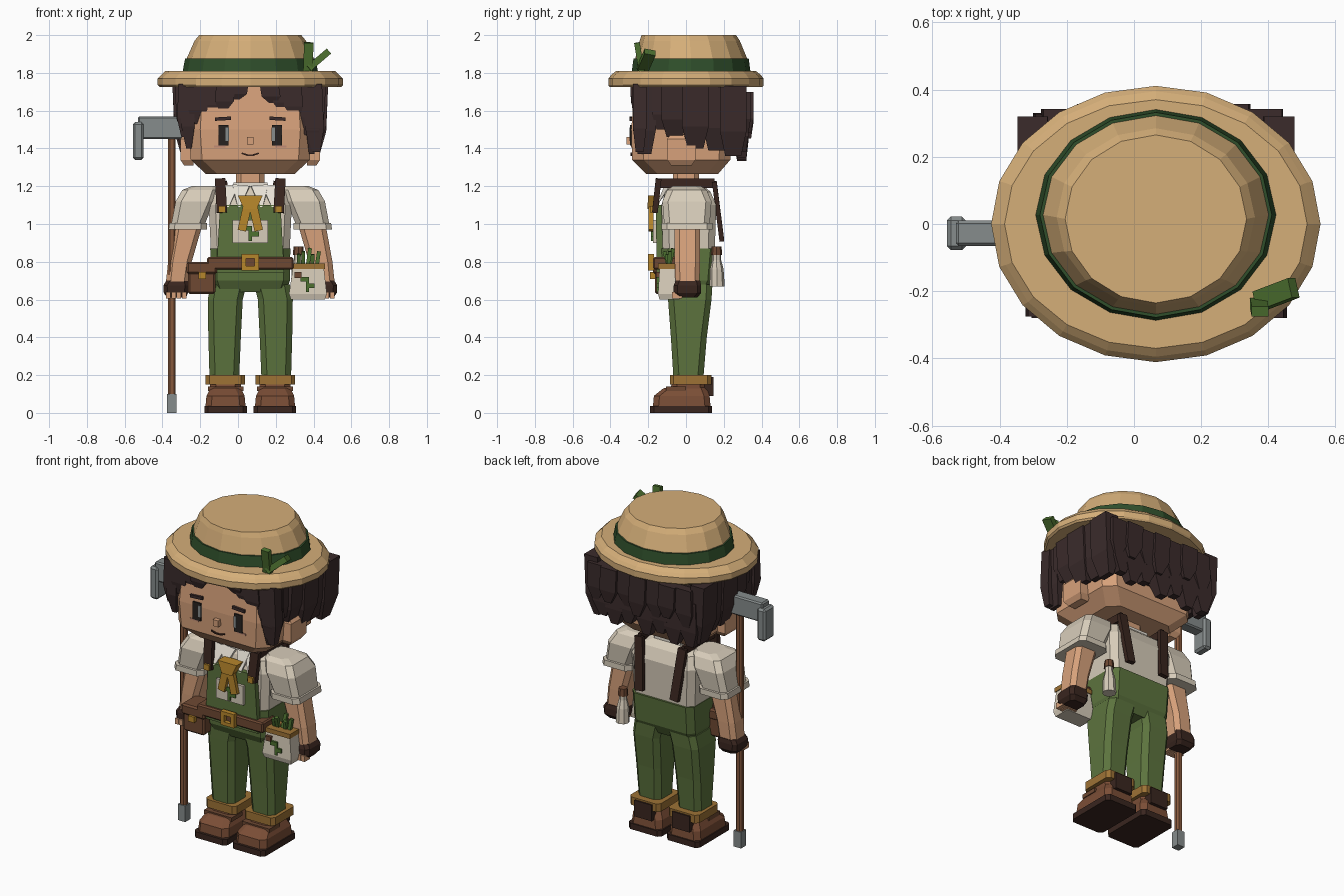
import bpy, bmesh, math, random
from mathutils import Vector, Matrix

random.seed(4)
C = 0.065  # centre line of the body
HEX = dict(straw='D4AD78', straw_edge='B98D58', band='33502F', skin='D6A07A', hair='3D2F2F', green='5D7340',
           shirt='D6CBB8', white='E6E0D4', brown='6E4A36', dark='3C2A24', boot='7A4F39',
           gold='B5852F', trim='9C7238', metal='858B8B', leaf='4E7033', eye='2B2725', wood='85593F', blush='BF8A74')
MATS = {}
for k, h in HEX.items():
    m = bpy.data.materials.new(k)
    m.diffuse_color = [(int(h[i:i + 2], 16) / 255) ** 2.2 for i in (0, 2, 4)] + [1]
    MATS[k] = m


def finish(name, bm, mat):
    bmesh.ops.recalc_face_normals(bm, faces=bm.faces)
    me = bpy.data.meshes.new(name)
    bm.to_mesh(me)
    bm.free()
    me.materials.append(MATS[mat])
    ob = bpy.data.objects.new(name, me)
    bpy.context.collection.objects.link(ob)
    return ob


def skin_rings(name, rings, mat):
    bm = bmesh.new()
    rows = [[bm.verts.new(p) for p in r] for r in rings]
    n = len(rows[0])
    for a, b in zip(rows, rows[1:]):
        for i in range(n):
            bm.faces.new((a[i], a[(i + 1) % n], b[(i + 1) % n], b[i]))
    bm.faces.new(rows[0])
    bm.faces.new(rows[-1])
    return finish(name, bm, mat)


def lathe(name, n, prof, mat, cx=C):
    """prof rows: z, x radius, y radius, y centre"""
    return skin_rings(name, [[(cx + rx * math.cos(2 * math.pi * i / n), cy + ry * math.sin(2 * math.pi * i / n), z)
                              for i in range(n)] for z, rx, ry, cy in prof], mat)


def loft(name, rows, mat, ch=0.0):
    """rows: z, x0, x1, y0, y1; ch = corner chamfer"""
    rings = []
    for z, x0, x1, y0, y1 in rows:
        x0, x1 = min(x0, x1), max(x0, x1)
        if ch:
            rings.append([(x0 + ch, y0, z), (x1 - ch, y0, z), (x1, y0 + ch, z), (x1, y1 - ch, z),
                          (x1 - ch, y1, z), (x0 + ch, y1, z), (x0, y1 - ch, z), (x0, y0 + ch, z)])
        else:
            rings.append([(x0, y0, z), (x1, y0, z), (x1, y1, z), (x0, y1, z)])
    return skin_rings(name, rings, mat)


def box(name, x0, x1, y0, y1, z0, z1, mat, bevel=0):
    ob = loft(name, [(z0, x0, x1, y0, y1), (z1, x0, x1, y0, y1)], mat)
    if bevel:
        b = ob.modifiers.new('bevel', 'BEVEL')
        b.width, b.segments = bevel, 1
    return ob


def bar(name, p, q, w, d, mat, tip=1.0):
    """tapered bar from p to q"""
    p, q = Vector(p), Vector(q)
    t = (q - p).normalized()
    u = t.cross(Vector((0, 1, 0)))
    u = u.normalized() if u.length > .01 else Vector((1, 0, 0))
    v = t.cross(u)
    cs = [(-1, -1), (1, -1), (1, 1), (-1, 1)]
    return skin_rings(name, [[o + u * a * w / 2 * s + v * b * d / 2 * s for a, b in cs] for o, s in ((p, 1), (q, tip))], mat)


def lock(name, x, y, w, d, zt, zb, dx=0, dy=0):
    """hair lock: full at the top, pointed at the bottom"""
    zm = zb + (zt - zb) * .35
    rows = [(zt, x - w / 2, x + w / 2, y - d / 2, y + d / 2),
            (zm, x - w / 2 + dx * .5, x + w / 2 + dx * .5, y - d / 2 + dy * .5, y + d / 2 + dy * .5),
            (zb, x - w * .2 + dx, x + w * .2 + dx, y - d * .3 + dy, y + d * .3 + dy)]
    return loft(name, rows, 'hair')


# hat
lathe('hat_brim', 20, [(1.725, .48, .405, 0), (1.735, .49, .411, 0), (1.77, .49, .411, 0), (1.79, .47, .395, 0), (1.81, .45, .37, 0)], 'straw')
lathe('hat_crown', 16, [(1.80, .345, .305, .027), (1.88, .335, .295, .027), (1.97, .295, .265, .02), (2.0, .27, .25, .015)], 'straw')
lathe('hat_band', 16, [(1.808, .358, .314, .027), (1.875, .345, .305, .027)], 'band')
bar('hat_leaf_upright', (.37, -.235, 1.81), (.375, -.26, 1.96), .05, .03, 'leaf')
bar('hat_leaf_side', (.37, -.23, 1.82), (.475, -.19, 1.91), .035, .06, 'leaf')

# head, ears and neck
loft('head', [(1.265, C - .235, C + .235, -.21, .17), (1.34, C - .315, C + .315, -.285, .235), (1.5, C - .325, C + .325, -.29, .24),
              (1.75, C - .31, C + .31, -.27, .24)], 'skin', .06)
loft('neck', [(1.16, C - .075, C + .075, -.07, .07), (1.29, C - .075, C + .075, -.07, .07)], 'skin', .025)
for s in (-1, 1):
    loft('ear', [(1.31, C + s * .30, C + s * .35, -.08, .03), (1.34, C + s * .30, C + s * .37, -.1, .05),
                 (1.45, C + s * .30, C + s * .37, -.1, .05), (1.475, C + s * .30, C + s * .35, -.08, .04)], 'skin')

# face
for s in (-1, 1):
    x = C + s * .142
    box('eye', x - .027, x + .027, -.297, -.28, 1.415, 1.525, 'eye')
    box('eye_light', x - s * .02 - .009, x - s * .02 + .009, -.299, -.28, 1.44, 1.51, 'metal')
    bar('brow', (x - s * .04, -.292, 1.56), (x + s * .045, -.292, 1.555), .018, .015, 'hair')
    box('cheek', x + s * .02 - .03, x + s * .02 + .03, -.291, -.28, 1.405, 1.415, 'blush')
    bar('mouth_corner', (C + s * .015, -.289, 1.365), (C + s * .045, -.289, 1.375), .008, .01, 'dark')
box('mouth', C - .02, C + .02, -.293, -.28, 1.361, 1.369, 'dark')
box('nose', C - .018, C + .018, -.315, -.28, 1.42, 1.46, 'skin')

# hair: cap, fringe, side and back locks
loft('hair_cap', [(1.42, C - .30, C + .30, .06, .27), (1.5, C - .34, C + .34, .0, .29), (1.74, C - .34, C + .34, -.1, .29)], 'hair', .04)
fringe = [(-.33, 1.46), (-.27, 1.53), (-.2, 1.57), (-.13, 1.60), (-.06, 1.66), (.1, 1.64), (.16, 1.59), (.22, 1.56), (.28, 1.47), (.33, 1.38)]
for i, (dx, zb) in enumerate(fringe):
    lock('fringe_lock', C + dx, -.265 + abs(dx) * .06, .1, .06 + .01 * (i % 2), 1.74, zb, .02 if dx > 0 else -.015)
for s in (-1, 1):
    lock('temple_lock', C + s * .335, -.22, .07, .12, 1.73, 1.37 if s > 0 else 1.4, -s * .01)
    lock('temple_lock_rear', C + s * .335, -.12, .08, .12, 1.73, 1.5)
    for i, y in enumerate((-.06, .05, .16, .25)):
        lock('side_lock', C + s * (.355 + .012 * (i % 2)), y, .09, .14, 1.73, (1.46, 1.4, 1.39, 1.36)[i], -s * .02)
for i in range(7):
    x = C - .3 + .1 * i
    lock('back_lock_low', x, .285, .115, .08, 1.62, random.uniform(1.33, 1.39), random.uniform(-.02, .02), .01)
    lock('back_lock_high', x + .02, .325 if i % 2 else .31, .11, .065, 1.70, random.uniform(1.44, 1.5), random.uniform(-.02, .02), 0)

# torso and overalls
loft('shirt', [(.78, C - .205, C + .205, -.12, .15), (1.1, C - .22, C + .22, -.13, .16), (1.17, C - .2, C + .2, -.11, .13), (1.205, C - .13, C + .13, -.08, .09)], 'shirt', .035)
loft('trouser_hips', [(.64, C - .19, C + .19, -.09, .12), (.70, C - .21, C + .21, -.12, .15), (.87, C - .212, C + .212, -.13, .165)], 'green', .035)
loft('bib', [(.74, C - .18, C + .18, -.155, -.10), (1.1, C - .16, C + .16, -.16, -.11)], 'green')
box('bib_pocket', C - .093, C + .093, -.175, -.15, .90, 1.02, 'shirt')
bar('pocket_sprout_stem', (C, -.178, .91), (C, -.178, .99), .018, .012, 'leaf')
box('pocket_sprout_leaf', C, C + .045, -.184, -.17, .935, .96, 'leaf')
box('pocket_sprout_leaf', C - .045, C, -.184, -.17, .965, .99, 'leaf')
for s in (-1, 1):
    bar('front_strap', (C + s * .15, -.165, 1.06), (C + s * .16, -.145, 1.24), .055, .03, 'dark')
    bar('top_strap', (C + s * .16, -.155, 1.215), (C + s * .15, .15, 1.215), .05, .02, 'dark')
    bar('back_strap', (C + s * .15, .15, 1.225), (C + s * .12, .19, .91), .055, .025, 'dark')
    box('strap_button', C + s * .15 - .018, C + s * .15 + .018, -.19, -.17, 1.06, 1.095, 'gold')
    for dx in (.05, .11):
        bar('collar_point', (C + s * dx, -.1, 1.2), (C + s * (dx + .01), -.16, 1.09), .09, .025, 'white', .15)
    bar('scarf_tail', (C + s * .01, -.185, 1.12), (C + s * .045, -.185, .965), .045, .025, 'gold')
loft('scarf_knot', [(1.08, C - .035, C + .035, -.205, -.15), (1.15, C - .065, C + .065, -.2, -.13)], 'gold')
box('neck_scarf', C - .09, C + .09, -.1, .09, 1.195, 1.22, 'white')

# belt
box('belt', C - .228, C + .228, -.175, -.05, .76, .825, 'brown', .008)
for dx in (-.034, .034):
    box('buckle_side', C + dx - .012, C + dx + .012, -.2, -.17, .755, .84, 'gold')
for z in (.755, .818):
    box('buckle_bar', C - .046, C + .046, -.2, -.17, z, z + .022, 'gold')

# belt pouch
box('pouch', -.265, -.12, -.165, -.03, .63, .76, 'brown', .01)
box('pouch_flap', -.272, -.112, -.175, -.025, .735, .80, 'brown', .01)
box('pouch_clasp', -.21, -.17, -.19, -.165, .71, .745, 'gold')

# seed bag
loft('seed_bag', [(.60, .28, .46, -.14, -.035), (.63, .27, .47, -.148, -.03), (.765, .29, .455, -.14, -.035)], 'shirt')
box('seed_bag_rim', .285, .46, -.147, -.03, .762, .79, 'trim')
box('seed_bag_clasp', .30, .335, -.158, -.14, .715, .745, 'brown')
box('bag_sprout_stem', .36, .376, -.156, -.14, .64, .72, 'leaf')
box('bag_sprout_leaf', .33, .365, -.156, -.14, .695, .72, 'leaf')
box('bag_sprout_leaf', .37, .405, -.156, -.14, .66, .685, 'leaf')
for i in range(5):
    x = .32 + i * .024
    bar('seedling', (x, -.09, .77), (x + random.uniform(-.01, .015), -.09 + random.uniform(-.03, .03), .84 + .015 * (i % 3)), .02, .02, 'leaf')

# bottle on the back
lathe('bottle', 8, [(.67, .04, .04, .165), (.76, .036, .036, .163), (.81, .024, .024, .162), (.84, .024, .024, .162)], 'shirt', .32)
lathe('bottle_cork', 8, [(.835, .03, .03, .162), (.88, .026, .026, .162)], 'brown', .32)

# arms, legs and boots
for s in (-1, 1):
    def side(rows):
        return [(z, C + s * a, C + s * b, y0, y1) for z, a, b, y0, y1 in rows]
    loft('sleeve', side([(.99, .245, .42, -.115, .125), (1.12, .19, .395, -.125, .135), (1.18, .17, .36, -.1, .11), (1.2, .17, .31, -.07, .08)]), 'shirt', .03)
    loft('sleeve_cuff', side([(.97, .23, .433, -.13, .14), (1.005, .23, .428, -.13, .14)]), 'shirt', .03)
    loft('arm', side([(.66, .33, .45, -.055, .07), (.8, .31, .435, -.06, .075), (.99, .255, .40, -.06, .075)]), 'skin', .025)
    loft('glove', side([(.61, .34, .44, -.05, .06), (.635, .33, .458, -.065, .08), (.675, .325, .46, -.065, .08), (.70, .33, .445, -.055, .075)]), 'dark', .02)
    for i in range(4):
        x = C + s * (.35 + .028 * i)
        box('finger', x - .012, x + .012, -.075, -.02, .605, .64, 'skin')
    loft('leg', side([(.16, .06, .215, -.065, .09), (.4, .05, .222, -.08, .11), (.6, .04, .225, -.095, .135), (.68, .02, .21, -.1, .14)]), 'green', .03)
    loft('trouser_cuff', side([(.15, .028, .237, -.085, .135), (.2, .028, .237, -.085, .135)]), 'trim', .02)
    loft('boot_sole', side([(0, .018, .243, -.19, .138), (.037, .018, .243, -.19, .138)]), 'dark', .02)
    loft('boot', side([(.035, .025, .237, -.175, .13), (.09, .03, .232, -.17, .125), (.13, .05, .212, -.12, .11), (.135, .05, .212, -.08, .105), (.16, .05, .212, -.075, .105)]), 'boot', .03)
    box('boot_strap', C + s * .13 - .095, C + s * .13 + .095, -.105, .0, .115, .14, 'brown')
    box('boot_heel_tab', C + s * .13 - .06, C + s * .13 + .06, .08, .145, .09, .19, 'dark')

# hoe
loft('hoe_handle', [(.05, -.37, -.33, -.05, -.01), (1.5, -.37, -.33, -.05, -.01)], 'wood', .01)
loft('hoe_ferrule', [(0, -.375, -.325, -.055, -.005), (.1, -.375, -.325, -.055, -.005)], 'metal')
box('hoe_neck', -.53, -.29, -.065, .01, 1.45, 1.57, 'metal', .008)
bpy.data.objects['hoe_neck'].data.transform(Matrix.Identity(4))
box('hoe_blade', -.557, -.5, -.078, .022, 1.34, 1.54, 'metal', .012)
